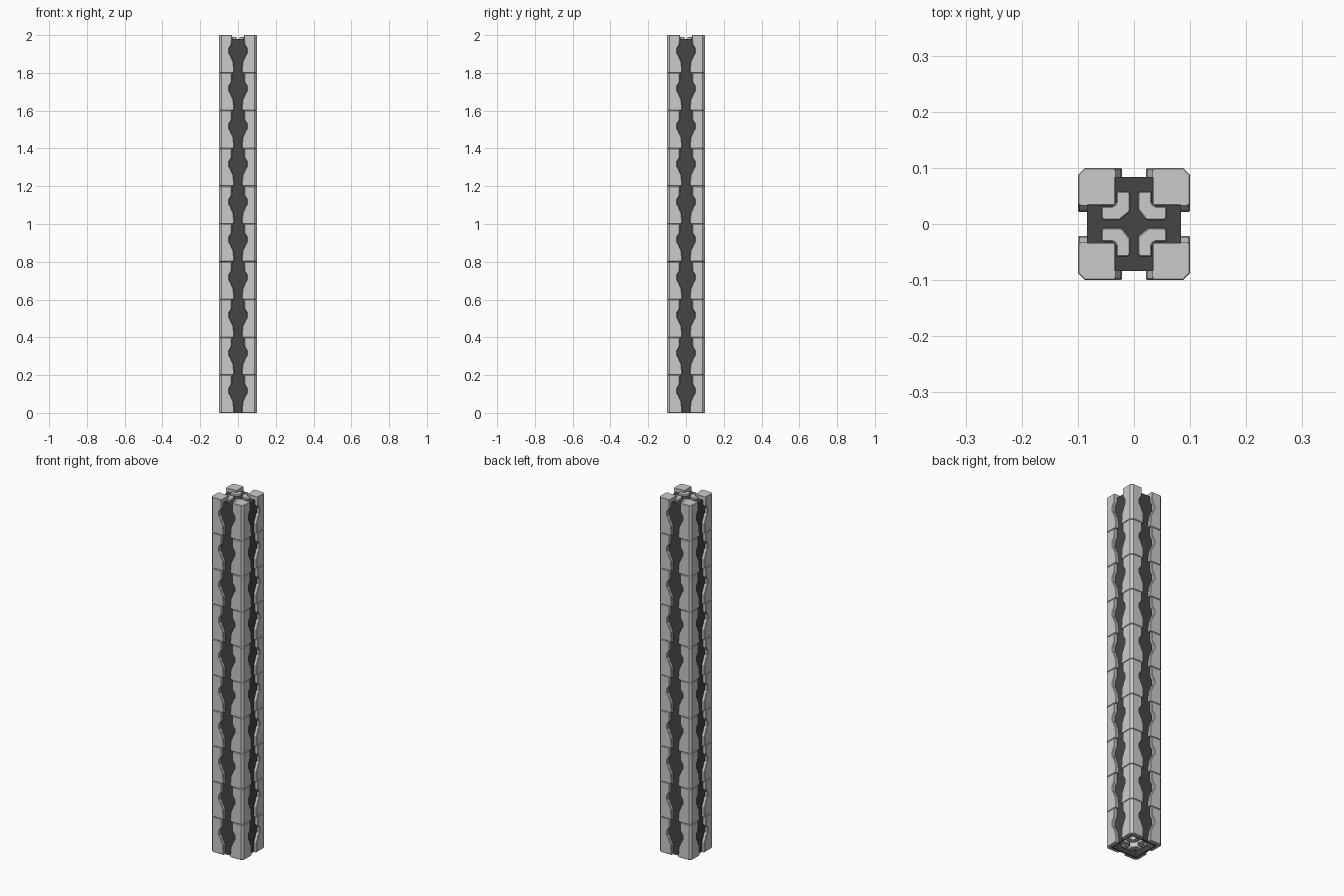
import bpy, bmesh, math

if "Cube" in bpy.data.objects:
    bpy.data.objects.remove(bpy.data.objects["Cube"])

SEG, COUNT = 0.2, 10      # plate height, plates per corner
R, T, C = 0.1, 0.017, 0.012   # outer half width, plate thickness, corner chamfer

dark = bpy.data.materials.new("dark_core")
dark.diffuse_color = (0.06, 0.06, 0.06, 1)
dark.use_nodes = True
dark.node_tree.nodes["Principled BSDF"].inputs["Base Color"].default_value = dark.diffuse_color


def loft(name, rings, mat=None, caps=(True, True)):
    """Skin a list of equal-length point rings into an object."""
    bm = bmesh.new()
    vs = [[bm.verts.new(p) for p in ring] for ring in rings]
    n = len(rings[0])
    for a, b in zip(vs, vs[1:]):
        for i in range(n):
            j = (i + 1) % n
            bm.faces.new((a[i], a[j], b[j], b[i]))
    if caps[0]:
        bm.faces.new(vs[0][::-1])
    if caps[1]:
        bm.faces.new(vs[-1])
    bmesh.ops.recalc_face_normals(bm, faces=bm.faces)
    me = bpy.data.meshes.new(name)
    bm.to_mesh(me)
    bm.free()
    ob = bpy.data.objects.new(name, me)
    bpy.context.collection.objects.link(ob)
    if mat:
        me.materials.append(mat)
    return ob


def repeat(ob, corner):
    ob.rotation_euler.z = corner * math.pi / 2


def plate_ring(z, g, inset):
    """Angled corner section whose two free edges stop at distance g from the axis."""
    r, b, i = R - inset, 0.003, R - T
    half = [(i, g), (r - b, g), (r, g + b), (r, r - C)]
    pts = half + [(y, x) for x, y in reversed(half)] + [(i, i)]
    return [(x, y, z) for x, y in pts]


# armour plate edge: (height, gap half width)
edge = [(0.003, 0.021), (0.055, 0.023), (0.078, 0.034), (0.092, 0.039),
        (0.104, 0.048), (0.130, 0.048), (0.143, 0.039), (0.153, 0.033), (0.197, 0.033)]
rings = [plate_ring(0, 0.021, 0.003)]
rings += [plate_ring(z, g, 0) for z, g in edge]
rings += [plate_ring(SEG, 0.033, 0.003)]


def block(name, pts, z0, z1, bev, mat=None):
    """Extruded outline with a bevelled upper rim."""
    cx = sum(p[0] for p in pts) / len(pts)
    ob = loft(name, [[(x, y, z) for x, y in pts] for z in (z0, z1)], mat)
    m = ob.modifiers.new("bevel", "BEVEL")
    m.width, m.segments = bev, 1
    return ob


a, s, e = 0.007, 0.031, 0.058
ell = [(a, 0.026), (0.022, a), (e - 0.004, a), (e, a + 0.004), (e, s), (s + 0.006, s),
       (s, s + 0.006), (s, e), (a + 0.004, e), (a, e - 0.004)]
cap = [(0.033, 0.033), (R, 0.033), (R, R - C), (R - C, R), (0.033, R)]

for c in range(4):
    # stacked armour plates
    plate = loft("corner_plates", rings)
    arr = plate.modifiers.new("stack", "ARRAY")
    arr.count = COUNT
    arr.use_relative_offset = False
    arr.use_constant_offset = True
    arr.constant_offset_displace = (0, 0, SEG)
    repeat(plate, c)
    # solid cap over the top plate
    repeat(block("corner_cap", cap, 1.97, 2.0, 0.002), c)
    # angled inner rods
    repeat(block("inner_rod", ell, 0.01, 1.99, 0.002), c)

# dark square tube, open underneath, closed at the top
def square(h, z):
    return [(-h, -h, z), (h, -h, z), (h, h, z), (-h, h, z)]

O, I = R - T + 0.0005, R - T - 0.008
loft("core_tube", [square(I, 1.96), square(I, 0.0), square(O, 0.0), square(O, 1.98)], dark)
